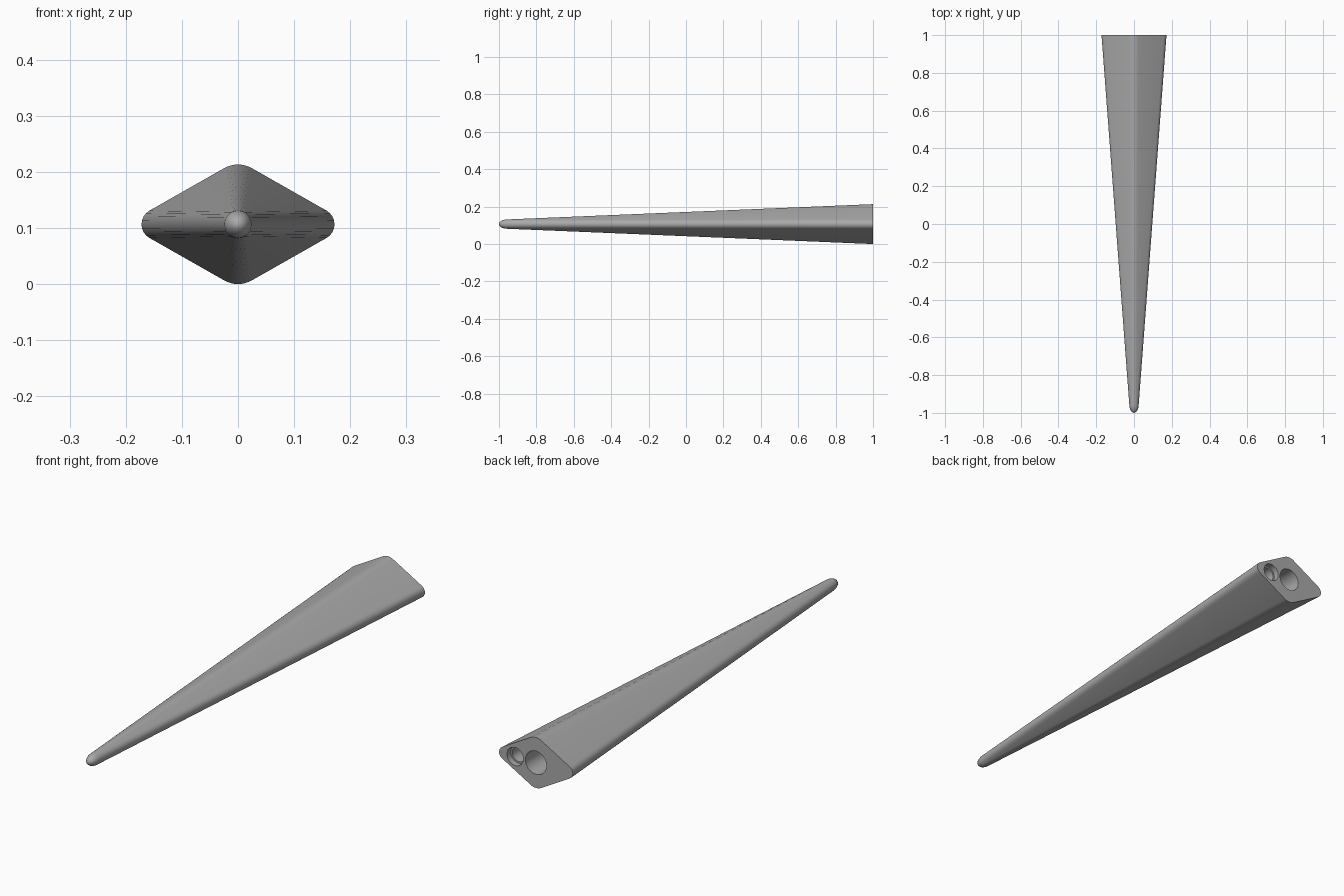
import bpy, bmesh
from math import sin, cos, radians, pi
from mathutils import Matrix

cube = bpy.data.objects.get("Cube")
if cube:
    bpy.data.objects.remove(cube, do_unlink=True)

MID_Z = 0.1065
ARC_STEPS = 8

grey = bpy.data.materials.new("plain grey")
grey.use_nodes = True
colour = (0.40, 0.40, 0.40, 1)
grey.diffuse_color = colour
grey.node_tree.nodes["Principled BSDF"].inputs["Base Color"].default_value = colour


def add_object(name, bm):
    bmesh.ops.recalc_face_normals(bm, faces=bm.faces)
    mesh = bpy.data.meshes.new(name)
    bm.to_mesh(mesh)
    bm.free()
    mesh.materials.append(grey)
    obj = bpy.data.objects.new(name, mesh)
    bpy.context.collection.objects.link(obj)
    return obj


def section(t, scale=1.0):
    """Rounded diamond, blending from a circle (t=0) to the wide root (t=1)."""
    tip_r = 0.025
    side_r = tip_r + (0.028 - tip_r) * t
    top_r = tip_r + (0.050 - tip_r) * t
    corners = [(0.144 * t, 0, side_r), (0, 0.0565 * t, top_r),
               (-0.144 * t, 0, side_r), (0, -0.0565 * t, top_r)]
    points = []
    for i, (cx, cz, r) in enumerate(corners):
        half = 60 if i % 2 == 0 else 30
        for k in range(ARC_STEPS + 1):
            a = radians(90 * i - half + 2 * half * k / ARC_STEPS)
            points.append(((cx + r * cos(a)) * scale, (cz + r * sin(a)) * scale))
    return points


# Tapered body with a domed tip
bm = bmesh.new()
rings = []
stations = []
for k in range(1, 7):
    a = k / 6 * pi / 2
    stations.append((-0.955 - 0.045 * cos(a), 0.0, sin(a)))
for k in range(1, 9):
    t = k / 8
    stations.append((-0.955 + 1.955 * t, t, 1.0))
for y, t, scale in stations:
    rings.append([bm.verts.new((x, y, MID_Z + z)) for x, z in section(t, scale)])
for low, high in zip(rings, rings[1:]):
    n = len(low)
    for i in range(n):
        j = (i + 1) % n
        bm.faces.new((low[i], low[j], high[j], high[i]))
tip = bm.verts.new((0, -1, MID_Z))
for i, v in enumerate(rings[0]):
    bm.faces.new((tip, rings[0][(i + 1) % len(rings[0])], v))
bm.faces.new(rings[-1])
bmesh.ops.remove_doubles(bm, verts=bm.verts, dist=0.00002)
body = add_object("tapered_body", bm)


# Round sockets in the root face
def drill(x, radius, depth):
    bm = bmesh.new()
    place = Matrix.Translation((x, 1.05 - (depth + 0.05) / 2, MID_Z)) @ Matrix.Rotation(pi / 2, 4, 'X')
    bmesh.ops.create_cone(bm, cap_ends=True, segments=32, radius1=radius,
                          radius2=radius, depth=depth + 0.05, matrix=place)
    cutter = add_object("socket_cutter", bm)
    cutter.hide_render = True
    mod = body.modifiers.new("socket", 'BOOLEAN')
    mod.operation = 'DIFFERENCE'
    mod.solver = 'EXACT'
    mod.object = cutter
    bpy.ops.object.modifier_apply(modifier=mod.name)
    bpy.data.objects.remove(cutter, do_unlink=True)


bpy.context.view_layer.objects.active = body
body.select_set(True)
drill(0.0, 0.049, 0.30)      # main socket
drill(0.097, 0.038, 0.025)   # stepped pin socket, mouth
drill(0.097, 0.031, 0.20)    # stepped pin socket, bore

bpy.ops.object.shade_smooth_by_angle(angle=radians(35))
